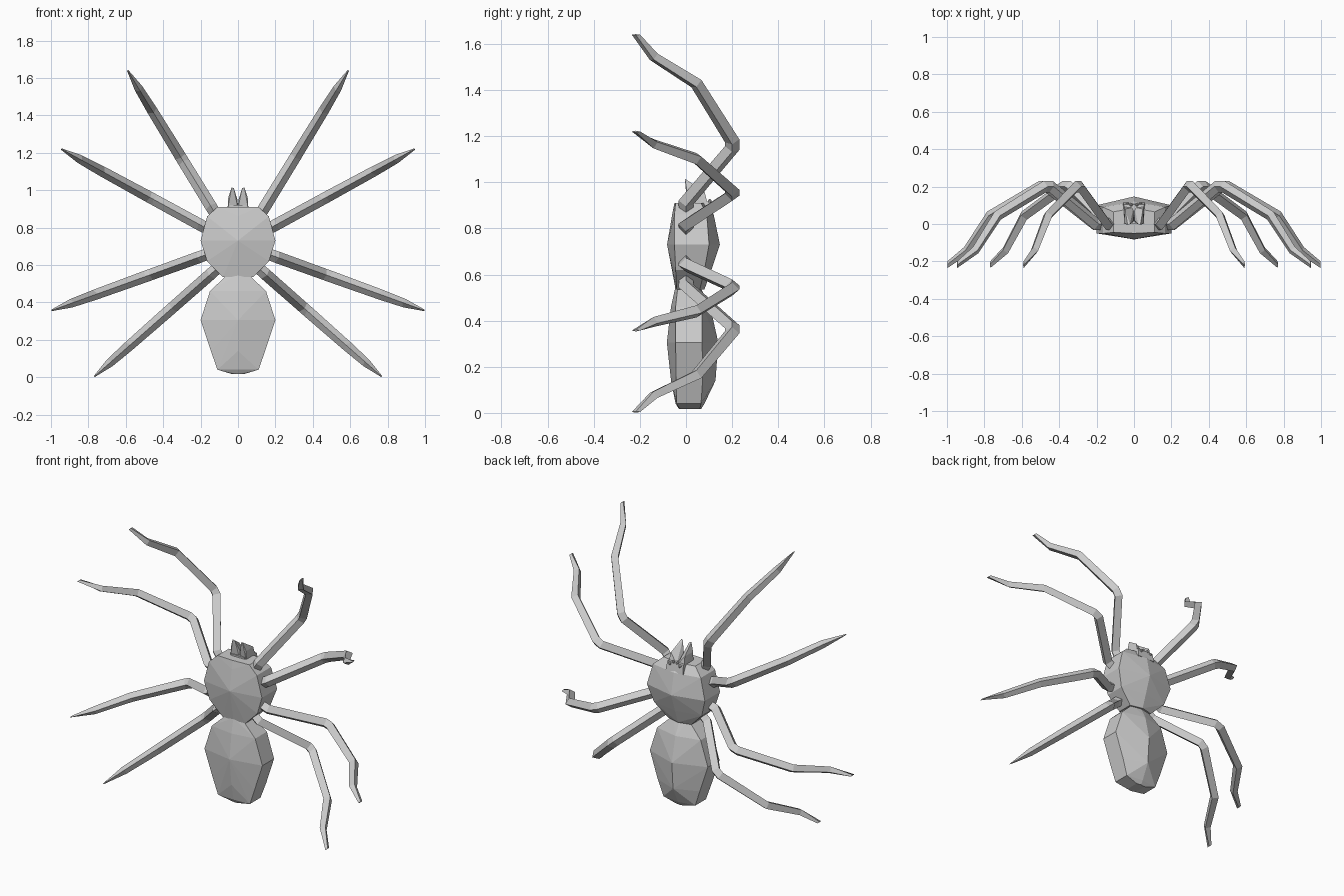
import bpy, bmesh
from mathutils import Vector

if "Cube" in bpy.data.objects:
    bpy.data.objects.remove(bpy.data.objects["Cube"])


def finish(name, bm, mirror=False):
    bmesh.ops.recalc_face_normals(bm, faces=bm.faces[:])
    mesh = bpy.data.meshes.new(name)
    bm.to_mesh(mesh)
    bm.free()
    obj = bpy.data.objects.new(name, mesh)
    bpy.context.collection.objects.link(obj)
    if mirror:
        mod = obj.modifiers.new("Mirror", 'MIRROR')
        mod.use_mirror_merge = False
    return obj


def hull(name, points, mirror=False):
    bm = bmesh.new()
    for p in points:
        bm.verts.new(p)
    res = bmesh.ops.convex_hull(bm, input=bm.verts[:])
    junk = {v for v in res["geom_interior"] if isinstance(v, bmesh.types.BMVert)}
    bmesh.ops.delete(bm, geom=list(junk), context='VERTS')
    return finish(name, bm, mirror)


def body(name, sections):
    # six-sided sections: z, half width, belly ridge, side low, side high, back ridge
    pts = []
    for z, w, bot, lo, hi, top in sections:
        pts += [(0, bot, z), (0, top, z)]
        pts += [(s * w, y, z) for s in (-1, 1) for y in (lo, hi)]
    return hull(name, pts)


def leg(name, base, tip):
    # bent, tapering leg with a diamond section and blunt knee, swept in an upright plane
    a, b = Vector((base[0], 0, base[1])), Vector((tip[0], 0, tip[1]))
    d = (b - a).normalized()
    side = Vector((-d.z, 0, d.x))
    profile = [(0, 0, .03), (.09, 0, .032), (.385, .2, .031), (.425, .2, .031),
               (.735, .045, .028), (.88, -.14, .023), (1, -.217, .018)]
    path = [a.lerp(b, t) + Vector((0, y, 0)) for t, y, r in profile]
    bm = bmesh.new()
    rings = []
    for i, p in enumerate(path):
        r = profile[i][2]
        t0 = (p - path[i - 1]).normalized() if i else (path[1] - p).normalized()
        t1 = (path[i + 1] - p).normalized() if i < len(path) - 1 else t0
        t = (t0 + t1).normalized()
        n = t.cross(side) / max(t.dot(t0), .6)
        w = r
        if i == len(path) - 1:              # chisel tip
            n, w = Vector((0, -1 if n.y < 0 else 1, 0)), .004
        rings.append([bm.verts.new(p + o) for o in
                      (side * w, n * r, -side * w, -n * r)])
    for q, s in zip(rings, rings[1:]):
        for k in range(4):
            bm.faces.new((q[k], q[(k + 1) % 4], s[(k + 1) % 4], s[k]))
    bm.faces.new(rings[0])
    bm.faces.new(rings[-1])
    return finish(name, bm, True)


# Body
body("thorax", [(.535, .08, -.045, -.04, .06, .08),
                (.62, .165, -.06, -.045, .08, .11),
                (.73, .20, -.082, -.05, .10, .147),
                (.86, .165, -.06, -.05, .09, .12),
                (.91, .11, -.05, -.045, .065, .085)])
body("abdomen", [(.55, .055, -.045, -.035, .05, .06),
                 (.46, .15, -.065, -.045, .07, .105),
                 (.305, .20, -.083, -.045, .07, .14),
                 (.14, .145, -.065, -.043, .072, .128),
                 (.04, .11, -.045, -.04, .065, .08),
                 (.016, .03, -.03, -.02, .06, .065)])

# Head block, fangs and eyes
hull("head", [(s * w, y, z) for s in (-1, 1)
              for w, y, z in ((.045, .0, .86), (.045, .0, .92), (.06, .115, .86),
                              (.055, .105, .915))])
hull("fangs", [(0, .015, .9), (.055, .005, .9), (.002, .09, .9), (.055, .095, .9),
               (.002, .02, .945), (.052, .005, .96), (.048, .08, .96),
               (.022, .0, 1.01), (.034, -.005, 1.015)], True)
bm = bmesh.new()
for x, y, z in ((.015, .103, .918), (.035, .11, .905)):
    ret = bmesh.ops.create_icosphere(bm, subdivisions=1, radius=.01)
    bmesh.ops.translate(bm, verts=ret["verts"], vec=(x, y, z))
finish("eyes", bm, True)

# Four pairs of legs
for name, base, tip in (("front_legs", (.10, .84), (.59, 1.64)),
                        ("second_legs", (.13, .775), (.945, 1.22)),
                        ("third_legs", (.13, .67), (.997, .357)),
                        ("rear_legs", (.085, .605), (.768, .004))):
    leg(name, base, tip)
